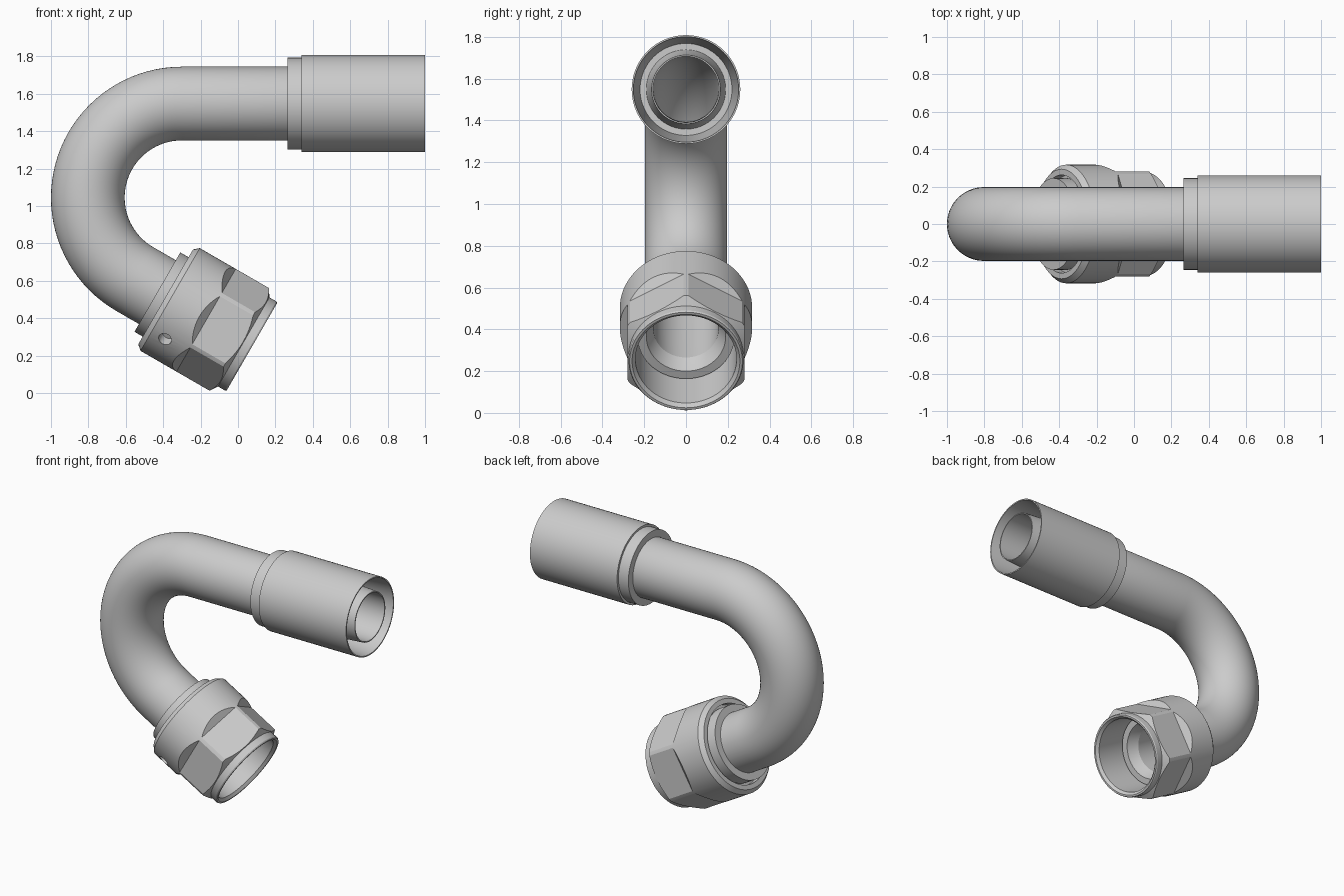
import bpy, bmesh, math
from mathutils import Vector, Matrix

if "Cube" in bpy.data.objects:
    bpy.data.objects.remove(bpy.data.objects["Cube"])

# Centre line: straight from x=1, a 150 degree bend, then straight into the nut
Z_TOP, STRAIGHT, BEND_R = 1.548, 1.3, 0.503
BEND = math.radians(150)
END = STRAIGHT + BEND_R * BEND      # arc length where the bend stops
SIDE = Vector((0, 1, 0))
SEG = 72


def frame(s):
    """Position, direction and inward normal at arc length s."""
    ang = min(max((s - STRAIGHT) / BEND_R, 0), BEND)
    c = Vector((1 - STRAIGHT, 0, Z_TOP - BEND_R))
    n = Vector((math.sin(ang), 0, -math.cos(ang)))
    d = Vector((-math.cos(ang), 0, -math.sin(ang)))
    extra = s if s < STRAIGHT else max(s, END)
    extra = s - STRAIGHT if s < STRAIGHT else extra - END
    return c - n * BEND_R + d * extra, d, n


def make_object(name, bm):
    bmesh.ops.recalc_face_normals(bm, faces=bm.faces)
    mesh = bpy.data.meshes.new(name)
    bm.to_mesh(mesh)
    bm.free()
    ob = bpy.data.objects.new(name, mesh)
    bpy.context.collection.objects.link(ob)
    return ob


def sweep(name, profile):
    """Closed profile of (arc length, radius) points spun round the centre line."""
    bm = bmesh.new()
    rings = []
    for s, r in profile:
        p, d, n = frame(s)
        rings.append([bm.verts.new(p + r * (math.cos(a) * n + math.sin(a) * SIDE))
                      for a in (2 * math.pi * i / SEG for i in range(SEG))])
    for i, ring in enumerate(rings):
        nxt = rings[(i + 1) % len(rings)]
        for j in range(SEG):
            k = (j + 1) % SEG
            bm.faces.new((ring[j], ring[k], nxt[k], nxt[j]))
    return make_object(name, bm)


def smooth(ob, angle=25):
    bpy.ops.object.select_all(action='DESELECT')
    ob.select_set(True)
    bpy.context.view_layer.objects.active = ob
    bpy.ops.object.shade_smooth_by_angle(angle=math.radians(angle))


def cut(ob, cutter):
    mod = ob.modifiers.new("cut", 'BOOLEAN')
    mod.operation, mod.solver, mod.object = 'DIFFERENCE', 'EXACT', cutter
    cutter.hide_render = True
    bpy.context.view_layer.objects.active = ob
    bpy.ops.object.modifier_apply(modifier=mod.name)
    bpy.data.objects.remove(cutter)


# Bent tube with tapered hose nipple, collar and sealing head
bend = [STRAIGHT + (END - STRAIGHT) * i / 40 for i in range(41)]
outer = [(0, .165), (.4, .19), (.42, .197)] + [(s, .197) for s in bend]
head = [(END + t, r) for t, r in ((.139, .197), (.139, .245), (.22, .245), (.22, .2),
                                  (.41, .2), (.41, .232), (.49, .232), (.49, .19),
                                  (.475, .185), (.42, .155))]
inner = [(s, .155) for s in reversed(bend)] + [(0, .158)]
smooth(sweep("bent_tube", outer + head + inner))

# Crimp ferrule with open hose cavity
smooth(sweep("hose_ferrule", [(0, .252), (0, .26), (.66, .26), (.66, .245), (.735, .245),
                              (.735, .193), (.4, .188), (.4, .22)]))

# Swivel nut body
nut = sweep("swivel_nut", [(END + t, r) for t, r in (
    (.19, .262), (.19, .293), (.218, .317), (.645, .317), (.672, .275), (.715, .275),
    (.723, .27), (.723, .258), (.705, .242), (.40, .242), (.40, .212), (.235, .212),
    (.235, .262))])

# Hex flats milled into the nut, with sloped run-out
p0, axis, normal = frame(END)
for k in range(6):
    a = math.radians(-90 + 60 * k)
    out = math.cos(a) * normal + math.sin(a) * SIDE
    tan = axis.cross(out)
    bm = bmesh.new()
    ends = [[bm.verts.new(p0 + t * axis + r * out + w * tan)
             for t, r in ((.44, .28), (.80, .28), (.80, .40), (.305, .40))]
            for w in (-.25, .25)]
    for e in ends:
        bm.faces.new(e)
    for i in range(4):
        j = (i + 1) % 4
        bm.faces.new((ends[0][i], ends[0][j], ends[1][j], ends[1][i]))
    cut(nut, make_object("flat_cutter", bm))

# Small retaining-wire hole in the nut
a = math.atan2(-.246, -.197)
out = math.cos(a) * normal + math.sin(a) * SIDE
bm = bmesh.new()
bmesh.ops.create_cone(bm, cap_ends=True, segments=24, radius1=.036, radius2=.036, depth=.12,
                      matrix=Matrix.Translation(p0 + .30 * axis + .315 * out)
                      @ out.to_track_quat('Z', 'Y').to_matrix().to_4x4())
cut(nut, make_object("hole_cutter", bm))
smooth(nut, 20)
